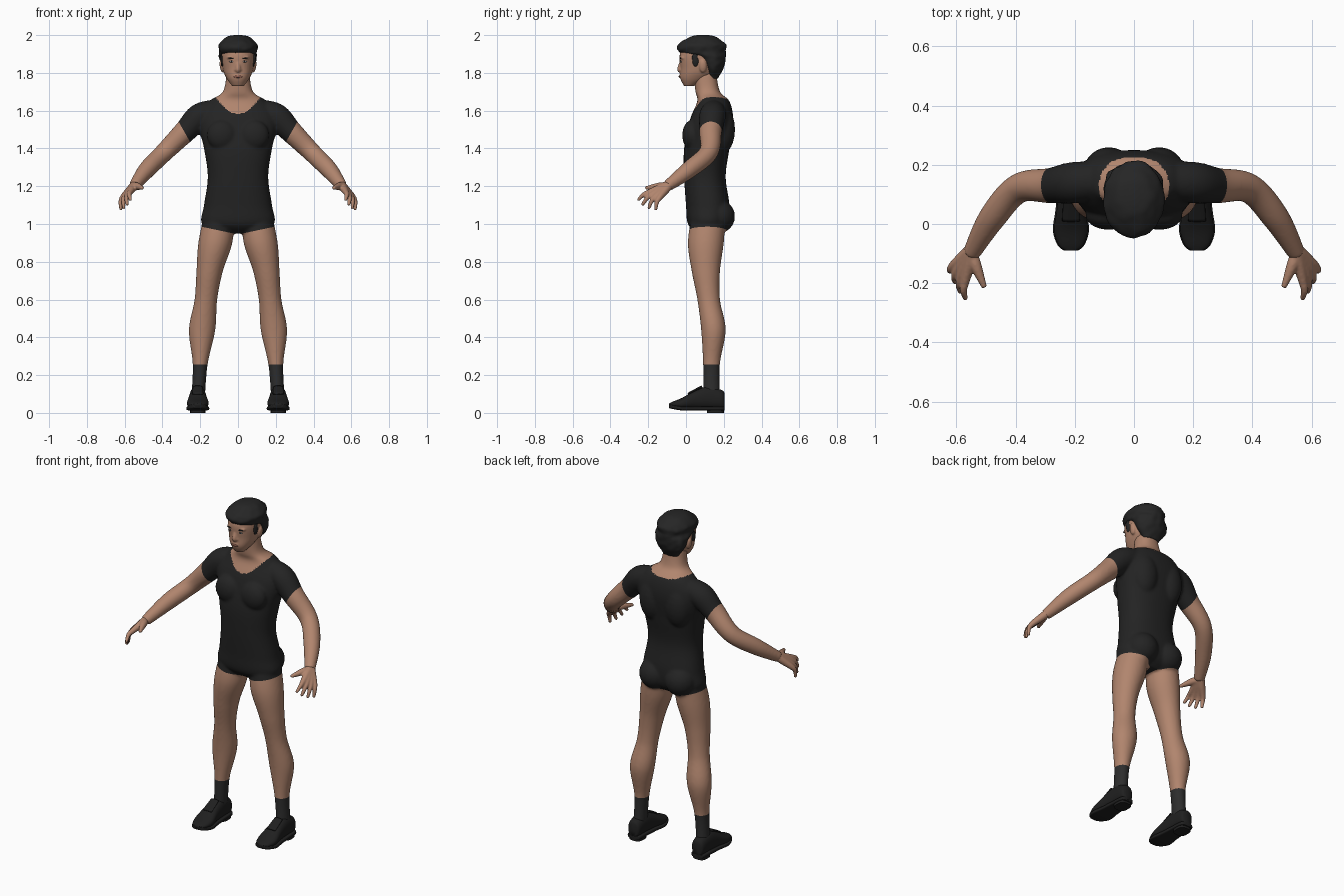
import bpy, bmesh, math
from mathutils import Vector, Matrix, noise
from mathutils.bvhtree import BVHTree

if "Cube" in bpy.data.objects:
    bpy.data.objects.remove(bpy.data.objects["Cube"])

RIGHT, UP, FRONT = Vector((1, 0, 0)), Vector((0, 0, 1)), Vector((0, -1, 0))
SIDES = {"right": -1, "left": 1}


def material(name, red, green, blue):
    mat = bpy.data.materials.new(name)
    mat.use_nodes = True
    mat.diffuse_color = (red, green, blue, 1)
    shader = mat.node_tree.nodes["Principled BSDF"]
    shader.inputs["Base Color"].default_value = mat.diffuse_color
    shader.inputs["Roughness"].default_value = .8
    return mat


def grey(name, value):
    return material(name, value, value, value)


skin = material("skin", .44, .235, .155)
lip_brown = material("lip brown", .27, .11, .08)
cloth_black = grey("cloth black", .017)
shoe_black = grey("shoe black", .014)
sock_grey = grey("sock grey", .026)
hair_black = grey("hair black", .019)
eye_white = grey("eye white", .42)


def smooth_path(rows, steps):
    """Catmull-Rom curve through rows of x, y, z, radius, radius."""
    points = [Vector(row) for row in rows]
    points = [points[0]] + points + [points[-1]]
    curve = []
    for before, start, end, after in zip(points, points[1:], points[2:], points[3:]):
        leave, arrive = (end - before) / 2, (after - start) / 2
        for k in range(steps):
            t = k / steps
            ease = t * t * (3 - 2 * t)
            curve.append(start.lerp(end, ease) + leave * t * (1 - t) ** 2 - arrive * t * t * (1 - t))
    return curve + [points[-1]]


def rounded(value, power):
    return math.copysign(abs(value) ** (2 / power), value)


def loft(bm, rows, side=1, axis=None, power=2, steps=6, sides=32):
    """Skin superellipse rings along a path; side -1 mirrors across x."""
    path = smooth_path(rows, steps)
    rings = []
    for i, point in enumerate(path):
        before, after = path[max(i - 1, 0)], path[min(i + 1, len(path) - 1)]
        along = axis or (Vector(after[:3]) - Vector(before[:3])).normalized()
        across = (RIGHT - along * along.dot(RIGHT)).normalized()
        outward = along.cross(across)
        x, y, z, wide, deep = point
        ring = []
        for k in range(sides):
            angle = math.tau * k / sides
            co = Vector((x, y, z))
            co += across * wide * rounded(math.cos(angle), power)
            co += outward * deep * rounded(math.sin(angle), power)
            co.x *= side
            ring.append(bm.verts.new(co))
        rings.append(ring)
    for low, high in zip(rings, rings[1:]):
        for k in range(sides):
            n = (k + 1) % sides
            bm.faces.new((low[k], low[n], high[n], high[k]))
    bm.faces.new(rings[0][::-1])
    bm.faces.new(rings[-1])


def level(bm, rows, side=1, **options):
    """Loft level rings given as height, front, back, half width and centre x."""
    sections = [(x, (front + back) / 2, z, wide, (back - front) / 2)
                for z, front, back, wide, x in rows]
    loft(bm, sections, side, axis=UP, **options)


def central(rows):
    return [(*row, 0) for row in rows]


def tube(bm, rows, side=1, **options):
    """Loft round rings given as x, y, z, radius."""
    loft(bm, [(*row, row[-1]) for row in rows], side, **options)


def ball(bm, centre, radii, tilt=0):
    place = Matrix.Translation(centre) @ Matrix.Rotation(tilt, 4, "Y")
    bmesh.ops.create_uvsphere(bm, u_segments=20, v_segments=12, radius=1,
                              matrix=place @ Matrix.Diagonal((*radii, 1)))


def finish(name, bm, mats, voxel=0, smoothing=0, angle=180):
    """Make the object, optionally fusing its pieces into one skin."""
    bmesh.ops.recalc_face_normals(bm, faces=bm.faces)
    mesh = bpy.data.meshes.new(name)
    bm.to_mesh(mesh)
    bm.free()
    obj = bpy.data.objects.new(name, mesh)
    bpy.context.collection.objects.link(obj)
    if voxel:
        fuse = obj.modifiers.new("fuse", "REMESH")
        fuse.mode, fuse.voxel_size = "VOXEL", voxel
        soften = obj.modifiers.new("soften", "SMOOTH")
        soften.factor, soften.iterations = .5, smoothing
        graph = bpy.context.evaluated_depsgraph_get()
        graph.update()
        fused = bpy.data.meshes.new_from_object(obj.evaluated_get(graph))
        obj.modifiers.clear()
        obj.data = fused
    obj.data.materials.clear()
    for mat in mats:
        obj.data.materials.append(mat)
    obj.data.shade_smooth()
    if angle < 180:
        obj.data.set_sharp_from_angle(angle=math.radians(angle))
    return obj


# Body: torso, neck, arms and legs fused
bm = bmesh.new()
level(bm, central([
    (.95, .06, .17, .08), (1, .01, .22, .19), (1.1, 0, .23, .18), (1.25, -.01, .21, .16),
    (1.4, -.01, .23, .18), (1.55, .02, .25, .21), (1.65, .06, .23, .15), (1.7, .05, .18, .08),
    (1.8, .04, .16, .06)]), power=2.3, sides=48)
for s in SIDES.values():
    tube(bm, [(.1, .15, 1.6, .06), (.2, .14, 1.57, .07), (.28, .13, 1.49, .06), (.39, .12, 1.38, .05),
              (.48, .02, 1.29, .046), (.55, -.1, 1.2, .03)], s, steps=9)
    level(bm, [(1.05, .03, .21, .08, .1), (.9, .01, .2, .09, .12), (.75, .03, .18, .07, .15),
               (.6, .06, .18, .06, .17), (.44, .08, .21, .07, .19), (.26, .09, .18, .04, .2),
               (.1, .09, .18, .036, .21)], s, steps=9)
    ball(bm, (s * .085, .17, 1.04), (.09, .09, .09))     # buttock
    ball(bm, (s * .085, .19, 1.5), (.08, .07, .13))      # shoulder blade
    ball(bm, (s * .085, .03, 1.47), (.08, .05, .08))     # chest
body = finish("body", bm, [skin, cloth_black, sock_grey], .008, 6)

# Clothing colours, with clean cuts at the hems
SOCK_TOP, LEG_HEM, HEM_SLOPE = .255, .945, .21
sleeve_point, sleeve_normal = Vector((.285, 0, 1.49)), Vector((.87, 0, -.49))
bm = bmesh.new()
bm.from_mesh(body.data)
cuts = [(UP * SOCK_TOP, UP)]
for s in SIDES.values():
    mirror = Matrix.Diagonal((s, 1, 1))
    cuts.append((mirror @ sleeve_point, mirror @ sleeve_normal))
    cuts.append((UP * LEG_HEM, UP - RIGHT * s * HEM_SLOPE))
for point, normal in cuts:
    bmesh.ops.bisect_plane(bm, geom=bm.verts[:] + bm.edges[:] + bm.faces[:], dist=.0005,
                           plane_co=point, plane_no=normal)


def clothing(centre):
    """Slot for a face: bare skin, suit or sock."""
    x, y, z = abs(centre.x), centre.y, centre.z
    if z < SOCK_TOP:
        return 2
    if z < LEG_HEM + HEM_SLOPE * x:
        return 0
    if x > .23 and (Vector((x, y, z)) - sleeve_point).dot(sleeve_normal) > 0:
        return 0
    behind = min(max((y - .1) / .08, 0), 1)
    bowl = min((x / .12) ** 2, 1.5)
    front_edge, back_edge = 1.585 + .09 * bowl, 1.655 + .02 * bowl
    return 0 if z > front_edge + (back_edge - front_edge) * behind else 1


for face in bm.faces:
    face.material_index = clothing(face.calc_center_median())
    face.smooth = True
bm.to_mesh(body.data)
bm.free()

# Hands: palm rays, fingers and thumb, spread evenly from index to little finger
wrist = Vector((.545, -.085, 1.21))
first_knuckle, last_knuckle = Vector((.57, -.19, 1.17)), Vector((.61, -.14, 1.14))
first_tip, last_tip = Vector((.57, -.25, 1.13)), Vector((.62, -.16, 1.08))
bend = Vector((.006, -.004, .006))
for side, s in SIDES.items():
    bm = bmesh.new()
    for i in range(4):
        knuckle, tip = first_knuckle.lerp(last_knuckle, i / 3), first_tip.lerp(last_tip, i / 3)
        tip += (tip - knuckle) * .2 * math.sin(math.pi * i / 3)
        middle = knuckle.lerp(tip, .5) + bend
        tube(bm, [(*wrist, .024), (*wrist.lerp(knuckle, .5), .021), (*knuckle, .016),
                  (*middle, .012), (*tip, .009)], s, sides=16)
        ball(bm, (s * tip.x, tip.y, tip.z), (.009, .009, .009))
    tube(bm, [(.55, -.1, 1.2, .02), (.535, -.14, 1.2, .02), (.505, -.215, 1.19, .009)], s, sides=16)
    finish(side + "_hand", bm, [skin], .005, 3)

# Head with nose, lips, brow and ears fused
bm = bmesh.new()
level(bm, central([(1.73, -.01, .04, .03), (1.77, -.03, .12, .06), (1.82, -.03, .17, .08),
                   (1.91, -.03, .19, .087), (1.98, .03, .15, .05)]), power=2.2)
tube(bm, [(0, -.02, 1.87, .009), (0, -.033, 1.82, .014), (0, -.024, 1.81, .011)], sides=16)
ball(bm, (0, -.024, 1.783), (.024, .012, .011))
for s in SIDES.values():
    ball(bm, (s * .013, -.026, 1.816), (.009, .01, .008))
    ball(bm, (s * .034, -.016, 1.88), (.026, .014, .009))
    ball(bm, (s * .086, .09, 1.835), (.011, .02, .034), s * .15)
head = finish("head", bm, [skin], .005, 3)
bm = bmesh.new()
bm.from_mesh(head.data)
face_surface = BVHTree.FromBMesh(bm)
bm.free()


def feature(name, x, z, half_width, half_height, mat, tilt=0, lift=0):
    """Thin painted detail seated on the face."""
    hit = face_surface.ray_cast(Vector((x, -1, z)), -FRONT)[0]
    detail = bmesh.new()
    ball(detail, hit + FRONT * lift, (half_width, .004, half_height), tilt)
    finish(name, detail, [mat])


feature("mouth", 0, 1.78, .024, .006, lip_brown)
for side, s in SIDES.items():
    feature(side + "_eye", s * .034, 1.86, .013, .0045, eye_white)
    feature(side + "_iris", s * .034, 1.86, .005, .005, hair_black, lift=.001)
    feature(side + "_eyebrow", s * .036, 1.877, .019, .0035, hair_black, tilt=-s * .12)

# Hair: short wavy cap with fringe and sideburns
bm = bmesh.new()
level(bm, central([(1.77, .12, .17, .05), (1.83, .09, .2, .09), (1.88, .05, .21, .098),
                   (1.91, -.035, .21, .1), (1.95, -.04, .21, .1), (1.99, .02, .16, .06),
                   (2, .06, .12, .02)]), steps=8, sides=48)
for s in SIDES.values():
    ball(bm, (s * .083, .05, 1.87), (.009, .018, .036))
for v in bm.verts:
    radial = Vector((v.co.x, v.co.y - .085, 0))
    v.co += radial * noise.noise(v.co * 30) * .06
finish("hair", bm, [hair_black])

# Shoes: upper, sole with heel block, and laced flap
ANKLE_X, SOLE_TOP = .213, .02
# distance back, top height, half width
SHOE = [(.205, .1, .02), (.19, .12, .038), (.12, .14, .043), (.05, .12, .048), (-.02, .08, .057),
        (-.07, .06, .042), (-.09, .05, .02)]


def toe_lift(y):
    return SOLE_TOP + max(-.04 - y, 0) * .25


for side, s in SIDES.items():
    bm = bmesh.new()
    loft(bm, [(ANKLE_X, y, (toe_lift(y) + top) / 2, wide, (top - toe_lift(y)) / 2)
              for y, top, wide in SHOE], s, axis=FRONT, power=2.3)
    finish(side + "_shoe", bm, [shoe_black])
    bm = bmesh.new()
    loft(bm, [(ANKLE_X, y, toe_lift(y) + .004, wide + .004, .011) for y, top, wide in SHOE],
         s, axis=FRONT, power=5)
    level(bm, [(z, .11, .2, .04, ANKLE_X) for z in (0, SOLE_TOP)], s, power=3, steps=1)
    finish(side + "_sole", bm, [shoe_black], angle=40)
    bm = bmesh.new()
    loft(bm, [(ANKLE_X, .085, .138, .026, .008), (ANKLE_X, .01, .1, .03, .006)], s, sides=20)
    finish(side + "_shoe_flap", bm, [shoe_black])
